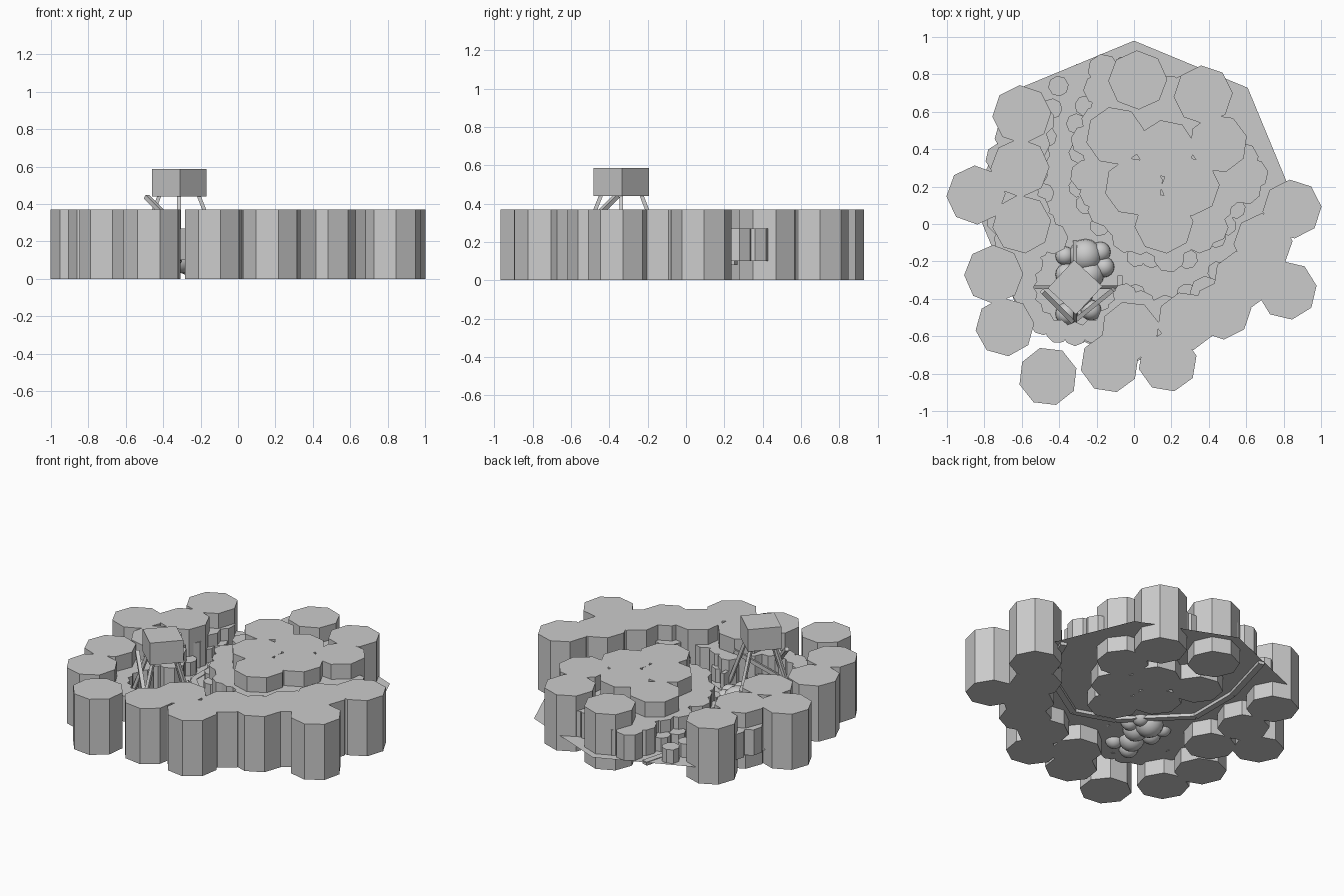
import bpy, bmesh, math, random
from mathutils import Vector

if "Cube" in bpy.data.objects:
    bpy.data.objects.remove(bpy.data.objects["Cube"])
random.seed(4)

grey = bpy.data.materials.new("plain_grey")
grey.use_nodes = True
colour = (0.6, 0.6, 0.6, 1)
grey.diffuse_color = colour
grey.node_tree.nodes["Principled BSDF"].inputs["Base Color"].default_value = colour


def finish(name, bm):
    mesh = bpy.data.meshes.new(name)
    bm.to_mesh(mesh)
    bm.free()
    mesh.materials.append(grey)
    obj = bpy.data.objects.new(name, mesh)
    bpy.context.collection.objects.link(obj)
    return obj


def polygon(bm, x, y, r, z, turn, sides):
    """Add a flat regular polygon."""
    return bm.faces.new([bm.verts.new((x + r * math.cos(turn + math.tau * i / sides),
                                       y + r * math.sin(turn + math.tau * i / sides), z))
                         for i in range(sides)])


def raise_face(bm, face, height):
    """Turn a flat face into a closed solid."""
    out = bmesh.ops.extrude_face_region(bm, geom=[face])
    top = [v for v in out["geom"] if isinstance(v, bmesh.types.BMVert)]
    bmesh.ops.translate(bm, verts=top, vec=(0, 0, height))
    bmesh.ops.recalc_face_normals(bm, faces=bm.faces)


def prism(bm, x, y, r, low, high, turn, sides=8):
    """Add an upright closed column."""
    raise_face(bm, polygon(bm, x, y, r, low, turn, sides), high - low)


def beam(bm, a, b, width, height):
    """Add a square bar between two points."""
    a, b = Vector(a), Vector(b)
    d = b - a
    made = bmesh.ops.create_cube(bm, size=1)["verts"]
    bmesh.ops.scale(bm, verts=made, vec=(width, height, d.length))
    bmesh.ops.rotate(bm, verts=made, matrix=d.to_track_quat("Z", "Y").to_matrix())
    bmesh.ops.translate(bm, verts=made, vec=(a + b) / 2)


FLOOR, BUSH, TREE = 0.10, 0.27, 0.37
MID_Y, REACH = 0.12, 0.86
tower = Vector((-0.315, -0.338))

# flat ground sheet
bm = bmesh.new()
polygon(bm, 0, MID_Y, REACH, FLOOR, math.pi / 2, 8)
finish("ground_sheet", bm)

# sunken path round the island
path = [Vector(p) for p in ((-0.29, 0.85), (-0.40, 0.45), (-0.40, 0.1), (-0.06, -0.24),
                            (0.2, -0.33), (0.5, -0.14), (0.7, 0.1), (0.77, 0.26))]
bm = bmesh.new()
for a, b in zip(path, path[1:]):
    side = (b - a).normalized().orthogonal() * 0.02
    corners = (a + side, b + side, b - side, a - side)
    raise_face(bm, bm.faces.new([bm.verts.new((p.x, p.y, 0.08)) for p in corners]), 0.024)
finish("path", bm)

# tall trees of the outer ring and the island
outer = ((-0.60, 0.585), (-0.61, 0.30), (-0.60, 0), (-0.845, 0.155), (-0.75, -0.27),
         (-0.69, -0.55), (-0.46, -0.815), (-0.13, -0.745), (0.18, -0.74), (0.47, -0.46),
         (0.82, -0.355), (0.845, 0.08), (0.69, -0.10), (0.02, 0.77), (0.37, 0.69),
         (-0.02, -0.57), (0.28, -0.52), (0.58, -0.30))
island = ((0, 0.20), (0.30, 0.20), (0.16, 0), (0.17, 0.40), (-0.10, 0.47), (0.45, 0.43))
for name, spots in (("outer_trees", outer), ("island_trees", island)):
    bm = bmesh.new()
    for x, y in spots:
        prism(bm, x, y, 0.158, 0, TREE, random.uniform(0, 0.3))
    finish(name, bm)


def path_gap(p):
    """Distance from a point to the path."""
    best = 9
    for a, b in zip(path, path[1:]):
        d = b - a
        t = max(0, min(1, (p - a).dot(d) / d.length_squared))
        best = min(best, (p - a - d * t).length)
    return best


# shrubs fill the ground, lower and slimmer beside the path
tall, low = bmesh.new(), bmesh.new()
step = 0.1
for i in range(-9, 10):
    for j in range(-8, 11):
        p = Vector((i * step + (j % 2) * step / 2 + random.uniform(-0.02, 0.02),
                    j * step * 0.9 + random.uniform(-0.02, 0.02)))
        gap = path_gap(p)
        limit = 0.75 if p.x < -0.1 else 0.70
        bare_corner = p.x > 0.45 and p.y > 0.37
        if (p - Vector((0, MID_Y))).length > limit or (p - tower).length < 0.27 or bare_corner:
            continue
        turn = random.uniform(0, 0.8)
        if gap > 0.12:
            prism(tall, p.x, p.y, 0.085, FLOOR, BUSH, turn)
        elif gap > 0.065:
            prism(low, p.x, p.y, 0.055, FLOOR, 0.19, turn)
finish("shrubs", tall)
finish("low_shrubs", low)

# shrubs round the tower clearing
bm = bmesh.new()
for i in range(6, 17):
    a = math.radians(20 * i + 30)
    prism(bm, tower.x + 0.27 * math.cos(a), tower.y + 0.25 * math.sin(a),
          0.065, FLOOR, BUSH, a)
finish("clearing_shrubs", bm)

# rounded boulders beneath the tower
bm = bmesh.new()
for x, y, r in ((-0.26, -0.17, 0.09), (-0.37, -0.17, 0.05), (-0.18, -0.15, 0.055),
                (-0.16, -0.23, 0.055), (-0.24, -0.27, 0.08), (-0.36, -0.27, 0.06),
                (-0.30, -0.38, 0.08), (-0.36, -0.48, 0.06), (-0.23, -0.46, 0.055)):
    ball = bmesh.ops.create_uvsphere(bm, u_segments=16, v_segments=10, radius=r)["verts"]
    bmesh.ops.translate(bm, verts=ball, vec=(x, y, FLOOR + 0.01))
rocks = finish("boulders", bm)
for poly in rocks.data.polygons:
    poly.use_smooth = True

# tower cabin
bm = bmesh.new()
prism(bm, tower.x, tower.y, 0.146, 0.44, 0.587, math.radians(2), 4)
finish("tower_cabin", bm)

# splayed tower legs
bm = bmesh.new()
for k in range(4):
    a = math.radians(90 * k)
    out = Vector((math.cos(a), math.sin(a), 0))
    centre = tower.to_3d()
    beam(bm, centre + out * 0.24 + Vector((0, 0, FLOOR)),
         centre + out * 0.105 + Vector((0, 0, 0.445)), 0.02, 0.02)
finish("tower_legs", bm)

# diagonal braces on the two front sides
bm = bmesh.new()
beam(bm, (-0.49, -0.36, 0.44), (-0.33, -0.52, 0.28), 0.024, 0.024)
beam(bm, (-0.32, -0.52, 0.15), (-0.11, -0.35, 0.33), 0.024, 0.024)
finish("tower_braces", bm)

# small post beside the tower
bm = bmesh.new()
beam(bm, (-0.075, -0.31, FLOOR), (-0.075, -0.31, 0.2), 0.025, 0.07)
finish("post", bm)
